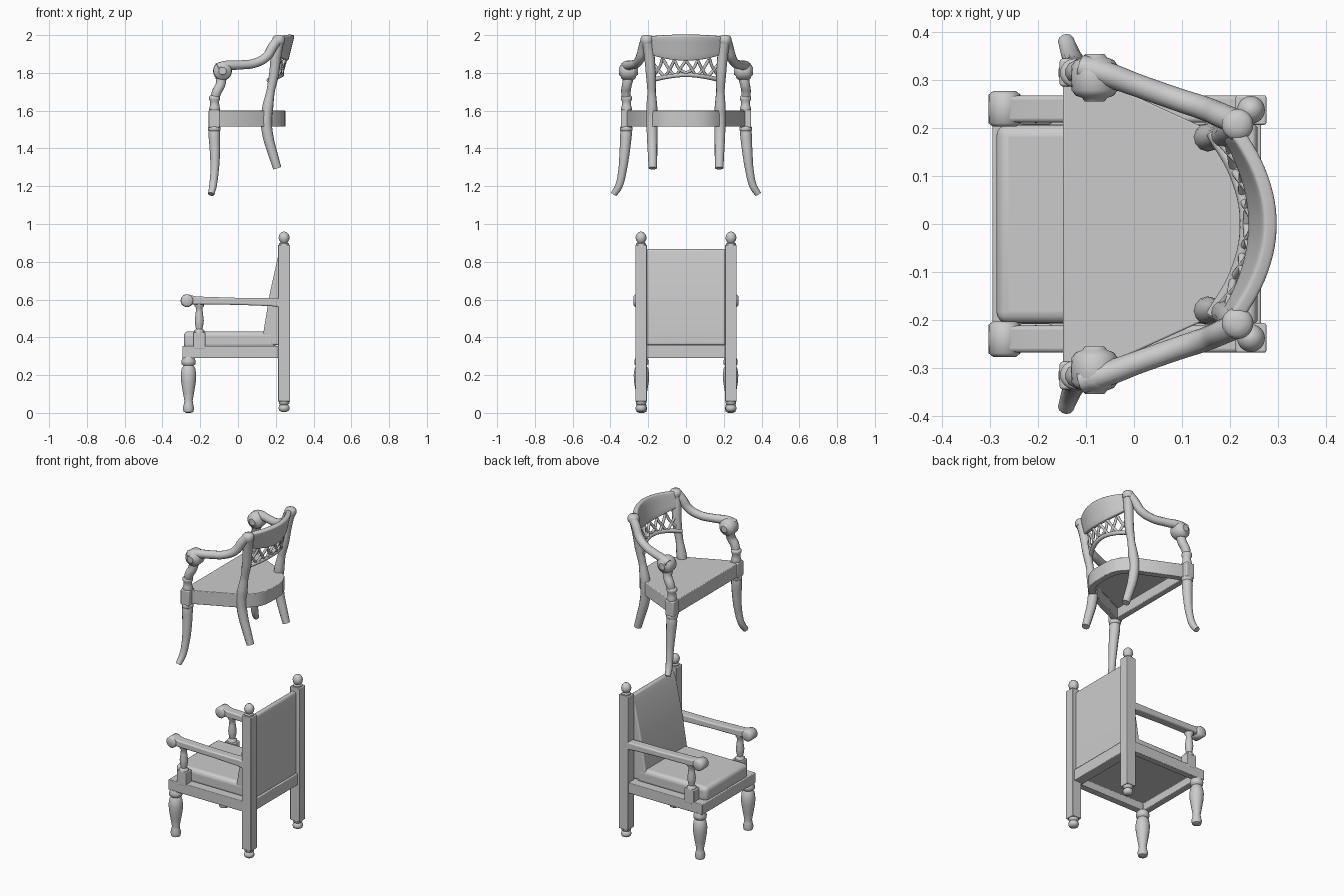
import bpy, bmesh, math
from mathutils import Vector

if "Cube" in bpy.data.objects:
    bpy.data.objects.remove(bpy.data.objects["Cube"])


def finish(name, bm, bevel=0.0, segs=3, angle=35):
    bmesh.ops.recalc_face_normals(bm, faces=bm.faces)
    me = bpy.data.meshes.new(name)
    bm.to_mesh(me)
    bm.free()
    ob = bpy.data.objects.new(name, me)
    bpy.context.collection.objects.link(ob)
    if bevel:
        m = ob.modifiers.new("bevel", 'BEVEL')
        m.width, m.segments = bevel, segs
    smooth(ob, angle)
    return ob


def smooth(ob, angle=35):
    bpy.ops.object.select_all(action='DESELECT')
    ob.select_set(True)
    bpy.context.view_layer.objects.active = ob
    bpy.ops.object.shade_smooth_by_angle(angle=math.radians(angle))


def prism(name, pts, lo, hi, axis='z', bevel=0.0, hollow=None, segs=3):
    """Extrude an outline; hollow=(wall, depth) recesses the underside."""
    bm = bmesh.new()
    co = (lambda a, b, h: (a, b, h)) if axis == 'z' else (lambda a, b, h: (a, h, b))
    bot = bm.faces.new([bm.verts.new(co(a, b, lo)) for a, b in pts])
    top = bmesh.ops.extrude_face_region(bm, geom=[bot], use_keep_orig=True)
    shift = Vector(co(0, 0, hi - lo))
    bmesh.ops.translate(bm, vec=shift, verts=[g for g in top['geom'] if isinstance(g, bmesh.types.BMVert)])
    bmesh.ops.recalc_face_normals(bm, faces=bm.faces)
    if hollow:
        bmesh.ops.inset_region(bm, faces=[bot], thickness=hollow[0], use_even_offset=True)
        bmesh.ops.inset_region(bm, faces=[bot], thickness=0.002, use_even_offset=True)
        bmesh.ops.translate(bm, vec=(0, 0, hollow[1]), verts=bot.verts)
    return finish(name, bm, bevel, segs)


def box(name, x0, x1, y0, y1, z0, z1, bevel=0.004, **kw):
    y0, y1 = min(y0, y1), max(y0, y1)
    return prism(name, [(x0, y0), (x1, y0), (x1, y1), (x0, y1)], z0, z1, bevel=bevel, **kw)


def lathe(name, prof, loc, axis='z', n=24):
    """Turned part from (radius, height) pairs."""
    bm = bmesh.new()
    rings = []
    for r, h in prof:
        ring = []
        for i in range(n):
            a = 2 * math.pi * i / n
            c, s = r * math.cos(a), r * math.sin(a)
            p = (c, s, h) if axis == 'z' else (c, h, s)
            ring.append(bm.verts.new(Vector(p) + Vector(loc)))
        rings.append(ring)
    for A, B in zip(rings, rings[1:]):
        for i in range(n):
            j = (i + 1) % n
            bm.faces.new((A[i], A[j], B[j], B[i]))
    bm.faces.new(rings[0])
    bm.faces.new(rings[-1])
    return finish(name, bm, angle=50)


def tube(name, pts, res=8):
    """Smooth swept bar through (x, y, z, radius) points."""
    cu = bpy.data.curves.new(name, 'CURVE')
    cu.dimensions = '3D'
    cu.bevel_depth, cu.bevel_resolution, cu.use_fill_caps = 1.0, 4, True
    cu.resolution_u = res
    sp = cu.splines.new('BEZIER')
    sp.bezier_points.add(len(pts) - 1)
    for bp, (x, y, z, r) in zip(sp.bezier_points, pts):
        bp.co, bp.radius = (x, y, z), r
        bp.handle_left_type = bp.handle_right_type = 'AUTO'
    ob = bpy.data.objects.new(name, cu)
    bpy.context.collection.objects.link(ob)
    bpy.ops.object.select_all(action='DESELECT')
    ob.select_set(True)
    bpy.context.view_layer.objects.active = ob
    bpy.ops.object.convert(target='MESH')
    smooth(bpy.context.object, 50)


# ---------- Lower chair: square upholstered armchair ----------
box("lower_seat_frame", -0.295, 0.24, -0.262, 0.262, 0.29, 0.355, hollow=(0.04, 0.045))
box("lower_seat_cushion", -0.287, 0.2, -0.208, 0.208, 0.34, 0.432, bevel=0.025, segs=4)
prism("lower_back_cushion", [(0.13, 0.38), (0.138, 0.45), (0.17, 0.64), (0.212, 0.83), (0.228, 0.868),
      (0.252, 0.868), (0.258, 0.85), (0.258, 0.36), (0.13, 0.36)], -0.207, 0.207, 'y', 0.008)
box("lower_back_rail", 0.225, 0.265, -0.215, 0.215, 0.29, 0.36)

leg = [(0.012, 0.0), (0.026, 0.006), (0.03, 0.025), (0.024, 0.05), (0.022, 0.065), (0.03, 0.11),
       (0.039, 0.165), (0.041, 0.2), (0.036, 0.235), (0.027, 0.25), (0.037, 0.258), (0.038, 0.275), (0.03, 0.295)]
bun = [(0.012, 0.005), (0.026, 0.012), (0.03, 0.025), (0.026, 0.038), (0.02, 0.043), (0.028, 0.05), (0.028, 0.065)]
finial = [(0.026, 0.88), (0.026, 0.896), (0.018, 0.902), (0.027, 0.915), (0.029, 0.93), (0.024, 0.946),
          (0.014, 0.956), (0.003, 0.96)]
baluster = [(0.027, 0.42), (0.027, 0.435), (0.017, 0.445), (0.022, 0.47), (0.024, 0.49), (0.019, 0.53),
            (0.017, 0.555), (0.025, 0.565), (0.025, 0.585)]
for s in (-1, 1):
    lathe("lower_front_leg", leg, (-0.262, s * 0.236, 0))
    box("lower_back_post", 0.212, 0.276, s * 0.207, s * 0.268, 0.06, 0.89)
    lathe("lower_back_foot", bun, (0.244, s * 0.238, 0))
    lathe("lower_finial", finial, (0.244, s * 0.238, 0))
    box("lower_support_block", -0.238, -0.172, s * 0.208, s * 0.263, 0.34, 0.427)
    lathe("lower_arm_support", baluster, (-0.205, s * 0.238, 0))
    ys = sorted((s * 0.212, s * 0.268))
    prism("lower_arm", [(-0.27, 0.628), (-0.22, 0.616), (0.0, 0.609), (0.22, 0.608), (0.22, 0.558), (0.18, 0.565),
          (0.0, 0.572), (-0.25, 0.575)], ys[0], ys[1], 'y', 0.008)
    lathe("lower_arm_scroll", [(0.024, -0.037), (0.033, -0.03), (0.034, 0), (0.033, 0.03), (0.024, 0.037)],
          (-0.27, s * 0.24, 0.594), 'y')

# ---------- Upper chair: curved-back armchair ----------
half = [(-0.148, 0.315), (-0.11, 0.318), (0.16, 0.195), (0.222, 0.14), (0.245, 0.09), (0.252, 0.04)]
prism("upper_seat", half + [(x, -y) for x, y in reversed(half)], 1.515, 1.6, bevel=0.005, hollow=(0.04, 0.06))


def back_x(y, z):
    """Outer face of the curved, leaning back."""
    return 0.30 - 0.07 * (y / 0.2) ** 2 - (2.0 - z) * 0.25


# Curved crest board
bm = bmesh.new()
cols = []
for i in range(25):
    y = -0.2 + 0.4 * i / 24
    u = (y / 0.2) ** 2
    lo, hi = 1.863 + 0.035 * u, 1.998 - 0.008 * u
    cols.append([bm.verts.new((back_x(y, z), y, z)) for z in (lo + (hi - lo) * k / 4 for k in range(5))])
for A, B in zip(cols, cols[1:]):
    for k in range(4):
        bm.faces.new((A[k], B[k], B[k + 1], A[k + 1]))
crest = finish("upper_crest_rail", bm)
if crest.data.polygons[0].normal.x < 0:
    crest.data.flip_normals()
sol = crest.modifiers.new("thickness", 'SOLIDIFY')
sol.thickness, sol.offset = 0.03, -1
bev = crest.modifiers.new("bevel", 'BEVEL')
bev.width, bev.segments = 0.008, 3


def fret(name, yz, r):
    tube(name, [(back_x(y, z) - 0.015, y, z, r) for y, z in yz], 5)


# Pierced fretwork under the crest
fret("upper_fret_rail", [(-0.19, 1.76), (-0.1, 1.78), (0, 1.79), (0.1, 1.78), (0.19, 1.76)], 0.012)
for s in (-1, 1):
    for path in ([(0.18, 1.86), (0.15, 1.82), (0.12, 1.785)], [(0.175, 1.78), (0.14, 1.83), (0.125, 1.875)],
                 [(0.12, 1.87), (0.09, 1.82), (0.06, 1.785)], [(0.11, 1.78), (0.08, 1.83), (0.06, 1.87)],
                 [(0.06, 1.865), (0.035, 1.82), (0.0, 1.80)], [(0.05, 1.785), (0.025, 1.83), (0.0, 1.865)]):
        fret("upper_fret_bar", [(s * y, z) for y, z in path], 0.008)

for s in (-1, 1):
    # Front sabre leg with collar and block
    tube("upper_front_leg", [(-0.125, s * 0.315, 1.53, 0.027), (-0.125, s * 0.318, 1.47, 0.031),
         (-0.122, s * 0.325, 1.38, 0.027), (-0.124, s * 0.337, 1.28, 0.022), (-0.133, s * 0.356, 1.2, 0.02),
         (-0.142, s * 0.382, 1.158, 0.017)])
    lathe("upper_leg_collar", [(0.026, 1.49), (0.033, 1.496), (0.033, 1.512), (0.026, 1.52)], (-0.125, s * 0.316, 0))
    box("upper_leg_block", -0.155, -0.097, s * 0.287, s * 0.345, 1.51, 1.605, bevel=0.006)
    lathe("upper_support_base", [(0.027, 1.6), (0.03, 1.61), (0.025, 1.625), (0.024, 1.65), (0.03, 1.66),
          (0.03, 1.672), (0.022, 1.68)], (-0.124, s * 0.315, 0))
    # Curved arm support, scroll and arm
    tube("upper_arm_support", [(-0.124, s * 0.315, 1.66, 0.023), (-0.112, s * 0.318, 1.7, 0.026),
         (-0.092, s * 0.312, 1.74, 0.026), (-0.09, s * 0.302, 1.79, 0.03)])
    lathe("upper_arm_scroll", [(0.02, -0.05), (0.026, -0.042), (0.04, -0.037), (0.048, -0.026), (0.05, 0),
          (0.048, 0.026), (0.04, 0.037), (0.026, 0.042), (0.02, 0.05)], (-0.082, s * 0.305, 1.81), 'y')
    tube("upper_arm", [(-0.11, s * 0.327, 1.825, 0.026), (-0.065, s * 0.315, 1.838, 0.026),
         (0.01, s * 0.288, 1.842, 0.024), (0.09, s * 0.26, 1.852, 0.024), (0.15, s * 0.24, 1.885, 0.025),
         (0.185, s * 0.225, 1.94, 0.026), (0.212, s * 0.214, 1.975, 0.026)])
    # Back leg running up into the stile
    tube("upper_back_stile", [(0.208, s * 0.176, 1.295, 0.022), (0.185, s * 0.177, 1.37, 0.025),
         (0.16, s * 0.179, 1.46, 0.028), (0.15, s * 0.18, 1.55, 0.03), (0.158, s * 0.181, 1.62, 0.029),
         (0.172, s * 0.182, 1.7, 0.022), (0.19, s * 0.186, 1.79, 0.026), (0.203, s * 0.195, 1.9, 0.028),
         (0.218, s * 0.205, 1.975, 0.028)])
    lathe("upper_stile_cap", [(0.028, 1.955), (0.033, 1.965), (0.033, 1.985), (0.026, 1.996), (0.01, 2.0)],
          (0.216, s * 0.207, 0))
